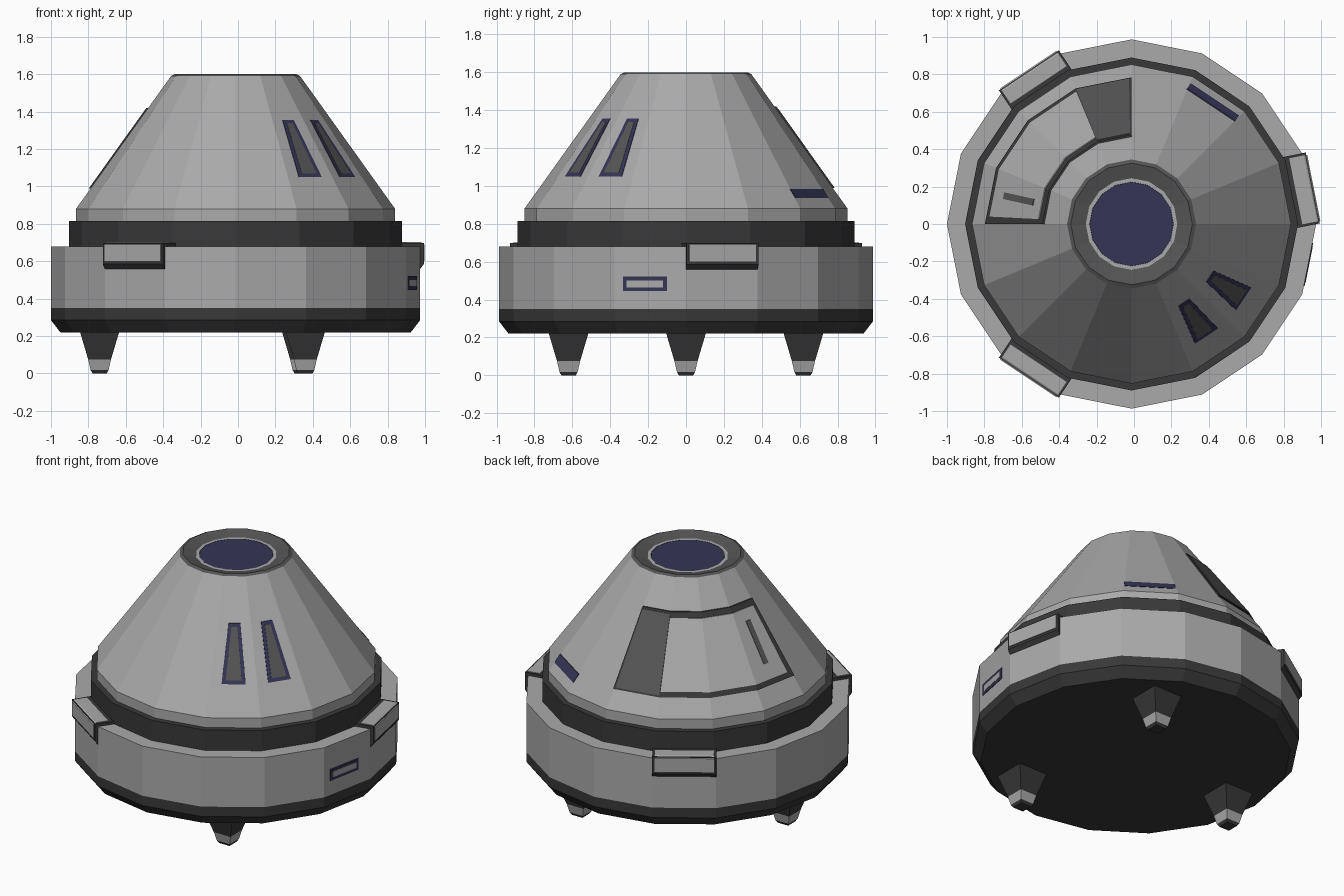
import bpy, bmesh
from math import sin, cos, radians
from mathutils import Vector

if "Cube" in bpy.data.objects:
    bpy.data.objects.remove(bpy.data.objects["Cube"])

CX = -0.013            # hull axis offset
STEP = 22.5            # 16-sided hull
AP = cos(radians(STEP / 2))


def material(name, r, g, b):
    m = bpy.data.materials.new(name)
    m.diffuse_color = (r, g, b, 1)
    m.use_nodes = True
    m.node_tree.nodes["Principled BSDF"].inputs["Base Color"].default_value = m.diffuse_color
    return m


LIGHT = material("light_grey", 0.4, 0.4, 0.4)
MID = material("mid_grey", 0.09, 0.09, 0.09)
DARK = material("dark_grey", 0.04, 0.04, 0.04)
BLUE = material("navy", 0.035, 0.035, 0.09)


def loft(name, loops, mat, cap0=True, cap1=True):
    """Skin a series of equal-length loops, optionally capping the ends."""
    bm = bmesh.new()
    rings = [[bm.verts.new(p) for p in lp] for lp in loops]
    n = len(rings[0])
    for a, b in zip(rings, rings[1:]):
        for j in range(n):
            k = (j + 1) % n
            bm.faces.new((a[j], a[k], b[k], b[j]))
    if cap0:
        bm.faces.new(rings[0][::-1])
    if cap1:
        bm.faces.new(rings[-1])
    if cap0 and cap1:
        bmesh.ops.recalc_face_normals(bm, faces=bm.faces)
    me = bpy.data.meshes.new(name)
    bm.to_mesh(me)
    bm.free()
    me.materials.append(mat)
    ob = bpy.data.objects.new(name, me)
    bpy.context.collection.objects.link(ob)
    return ob


def lathe(name, profile, mat, cap0=False, cap1=False):
    loops = [[(CX + r * cos(radians(k * STEP)), r * sin(radians(k * STEP)), z)
              for k in range(16)] for r, z in profile]
    return loft(name, loops, mat, cap0, cap1)


def local(angle, r, u, z):
    """Point at distance r along a direction, u sideways, height z."""
    a = radians(angle)
    return Vector((CX + r * cos(a) - u * sin(a), r * sin(a) + u * cos(a), z))


def cone_r(z):
    return 0.853 - 0.508 * (z - 0.88) / 0.71


def plate(name, angle, pts, off, mat, radius=cone_r):
    """Thin plate lying on one flat facet; pts are (sideways, height)."""
    loft(name, [[local(angle, radius(z) * AP + d, u, z) for u, z in pts]
                for d in (-0.02, off)], mat)


def cone_patch(name, angles, z0, z1, off, mat):
    """Raised panel following the cone facets."""
    sections = []
    for a in angles:
        f = AP / cos(radians(a % STEP - STEP / 2))
        sections.append([local(a, cone_r(z) * f + d, 0, z)
                         for z, d in ((z0, -0.02), (z0, off), (z1, off), (z1, -0.02))])
    loft(name, sections, mat)


# Hull of revolution, bottom to top
lathe("base_skirt", [(0.937, 0.22), (0.987, 0.285), (0.987, 0.35)], DARK, cap0=True)
lathe("lower_hull", [(0.987, 0.35), (0.987, 0.68), (0.89, 0.68)], LIGHT)
lathe("neck_ring", [(0.89, 0.68), (0.89, 0.815), (0.853, 0.815)], DARK)
lathe("cone_hull", [(0.853, 0.815), (0.853, 0.88), (0.345, 1.59)], LIGHT)
lathe("top_collar", [(0.345, 1.59), (0.325, 1.6), (0.245, 1.578)], MID)
lathe("top_ring", [(0.245, 1.578), (0.225, 1.578)], LIGHT)
lathe("top_window", [(0.225, 1.578), (0.224, 1.577)], BLUE, cap1=True)

# Landing legs: square tapered posts with light tips and dark soles
for i, (x, y) in enumerate(((-0.74, 0), (0.36, -0.62), (0.34, 0.62))):
    def square(h, z):
        return [(x + sx * h, y + sy * h, z)
                for sx, sy in ((-1, -1), (1, -1), (1, 1), (-1, 1))]
    loft(f"leg_{i}", [square(0.061, 0.075), square(0.107, 0.23)], DARK, False, False)
    loft(f"leg_tip_{i}", [square(0.048, 0.018), square(0.061, 0.075)], LIGHT, False, False)
    loft(f"leg_sole_{i}", [square(0.038, 0), square(0.048, 0.018)], DARK, True, False)

# Rim clamps: dark bracket with a light cover
bracket = [(0.86, 0.698), (0.988, 0.698), (0.988, 0.585), (0.965, 0.555), (0.86, 0.555)]
cover = [(0.895, 0.702), (0.975, 0.702), (0.993, 0.69), (0.993, 0.60), (0.895, 0.60)]
for i, a in enumerate((11.25, 123.75, 236.25)):
    for part, prof, w, mat in (("bracket", bracket, 0.193, DARK), ("cover", cover, 0.18, LIGHT)):
        loft(f"clamp_{part}_{i}", [[local(a, r, u, z) for r, z in prof] for u in (-w, w)], mat)

# Twin cone windows
for i, a in enumerate((-56.25, -33.75)):
    plate(f"window_frame_{i}", a, [(-0.073, 1.05), (0.073, 1.05), (0.036, 1.355), (-0.036, 1.355)],
          0.004, BLUE)
    plate(f"window_pane_{i}", a, [(-0.048, 1.07), (0.048, 1.07), (0.018, 1.338), (-0.018, 1.338)],
          0.006, MID)

# Blue marker stripe on the cone
plate("marker_stripe", 56.25, [(-0.155, 0.935), (0.155, 0.935), (0.155, 0.985), (-0.155, 0.985)],
      0.004, BLUE)


# Side port on the lower hull
def rect(u, z, w, h):
    return [(u - w, z - h), (u + w, z - h), (u + w, z + h), (u - w, z + h)]


plate("port_frame", -11.25, rect(-0.028, 0.483, 0.118, 0.038), 0.004, BLUE, lambda z: 0.987)
plate("port_panel", -11.25, rect(-0.028, 0.483, 0.098, 0.019), 0.006, LIGHT, lambda z: 0.987)

# Wraparound hatch: dark frame, side panel, light door and handle
cone_patch("hatch_frame", (90, 112.5, 135, 157.5, 180), 0.99, 1.42, 0.010, DARK)
cone_patch("hatch_side_panel", (91, 112.3), 1.0, 1.41, 0.013, MID)
cone_patch("hatch_door", (112.7, 135, 157.5, 177), 1.02, 1.39, 0.015, LIGHT)
plate("hatch_handle", 167.5, rect(0, 1.215, 0.018, 0.115), 0.019, MID)
